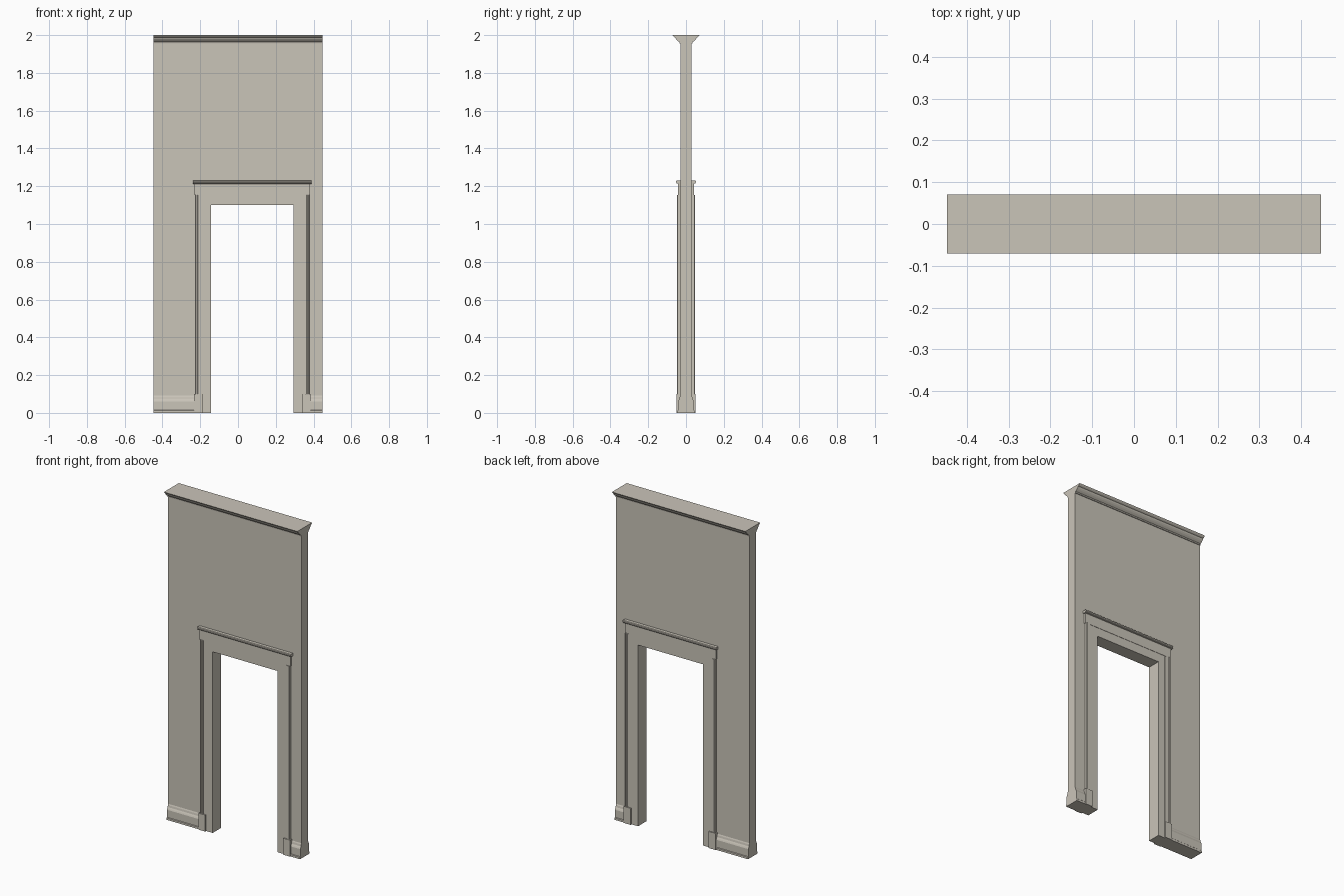
import bpy
import bmesh
from mathutils import Vector

cube = bpy.data.objects.get("Cube")
if cube:
    bpy.data.objects.remove(cube, do_unlink=True)

plaster = bpy.data.materials.new("warm_beige_plaster")
plaster.use_nodes = True
colour = (0.59, 0.555, 0.485, 1)
plaster.diffuse_color = colour
plaster.node_tree.nodes["Principled BSDF"].inputs["Base Color"].default_value = colour

# Main dimensions
LEFT, RIGHT = -0.448, 0.448      # wall ends
OPEN_L, OPEN_R = -0.142, 0.294   # doorway
OPEN_TOP = 1.10
WALL = 0.03                      # half thickness of the wall
CASING = 0.04                    # half thickness of the door frame
CENTRE = (OPEN_L + OPEN_R) / 2


def prism(name, outline, start, end, place):
    """Extrude a 2D outline; place(a, b, t) maps it into space."""
    bm = bmesh.new()
    face = bm.faces.new([bm.verts.new(place(a, b, start)) for a, b in outline])
    move = Vector(place(0, 0, end)) - Vector(place(0, 0, start))
    grown = bmesh.ops.extrude_face_region(bm, geom=[face], use_keep_orig=True)
    verts = [v for v in grown["geom"] if isinstance(v, bmesh.types.BMVert)]
    bmesh.ops.translate(bm, verts=verts, vec=move)
    bmesh.ops.recalc_face_normals(bm, faces=bm.faces)
    mesh = bpy.data.meshes.new(name)
    bm.to_mesh(mesh)
    bm.free()
    mesh.materials.append(plaster)
    obj = bpy.data.objects.new(name, mesh)
    bpy.context.scene.collection.objects.link(obj)
    return obj


def along_y(a, b, t):
    return (a, t, b)


def arch(x0, x1, top, inner_x0, inner_x1, inner_top):
    return [(x0, 0), (x0, top), (x1, top), (x1, 0),
            (inner_x1, 0), (inner_x1, inner_top), (inner_x0, inner_top), (inner_x0, 0)]


def box(name, x0, x1, z0, z1, half):
    return prism(name, [(x0, z0), (x1, z0), (x1, z1), (x0, z1)], -half, half, along_y)


def moulding(name, half_profile, x0, x1):
    """Symmetric front-and-back profile of (y, z), run along x."""
    outline = half_profile + [(-y, z) for y, z in reversed(half_profile)]
    return prism(name, outline, x0, x1, lambda a, b, t: (t, a, b))


# Wall with the doorway, and the frame lining it
trim = 0.07
prism("wall", arch(LEFT, RIGHT, 1.955, OPEN_L - trim, OPEN_R + trim, OPEN_TOP + 0.05),
      -WALL, WALL, along_y)
prism("door_frame", arch(OPEN_L - trim, OPEN_R + trim, 1.153, OPEN_L, OPEN_R, OPEN_TOP),
      -CASING, CASING, along_y)

# Lintel board with its rounded cap
box("lintel_board", OPEN_L - 0.088, OPEN_R + 0.088, 1.153, 1.215, 0.042)
cap = [(0.042, 1.213), (0.049, 1.215), (0.052, 1.219), (0.052, 1.226), (0.049, 1.23)]
moulding("lintel_cap", cap, OPEN_L - 0.095, OPEN_R + 0.095)

# Raised outer band, shallow inner step and plinth block on each side
band = [(0.062, 0.0), (0.063, 0.0435), (0.069, 0.0435), (0.073, 0.047),
        (0.080, 0.047), (0.084, 0.044), (0.084, 0.0)]
for side, edge, out in (("right", OPEN_L, -1), ("left", OPEN_R, 1)):
    outline = band + [(a, -b) for a, b in reversed(band) if b]
    prism(side + "_casing_band", outline, 0.10, 1.153,
          lambda a, b, t: (edge + out * a, b, t))
    x0, x1 = sorted((edge + out * 0.044, edge + out * 0.062))
    box(side + "_casing_step", x0, x1, 0, 1.153, 0.0415)
    x0, x1 = sorted((edge + out * 0.044, edge + out * 0.090))
    box(side + "_plinth_block", x0, x1, 0, 0.10, 0.049)

# Baseboards between the plinths and the wall ends
base = [(0.045, 0), (0.045, 0.012), (0.042, 0.015), (0.042, 0.06), (0.039, 0.067),
        (0.035, 0.074), (0.033, 0.085), (WALL, 0.092)]
moulding("right_baseboard", base, LEFT, OPEN_L - 0.09)
moulding("left_baseboard", base, OPEN_R + 0.09, RIGHT)

# Crown moulding on top of the wall
crown = [(WALL, 1.955), (0.034, 1.956), (0.035, 1.963), (0.040, 1.966), (0.047, 1.972),
         (0.053, 1.979), (0.057, 1.987), (0.063, 1.990), (0.068, 1.995), (0.071, 2.0)]
moulding("crown_moulding", crown, LEFT, RIGHT)
